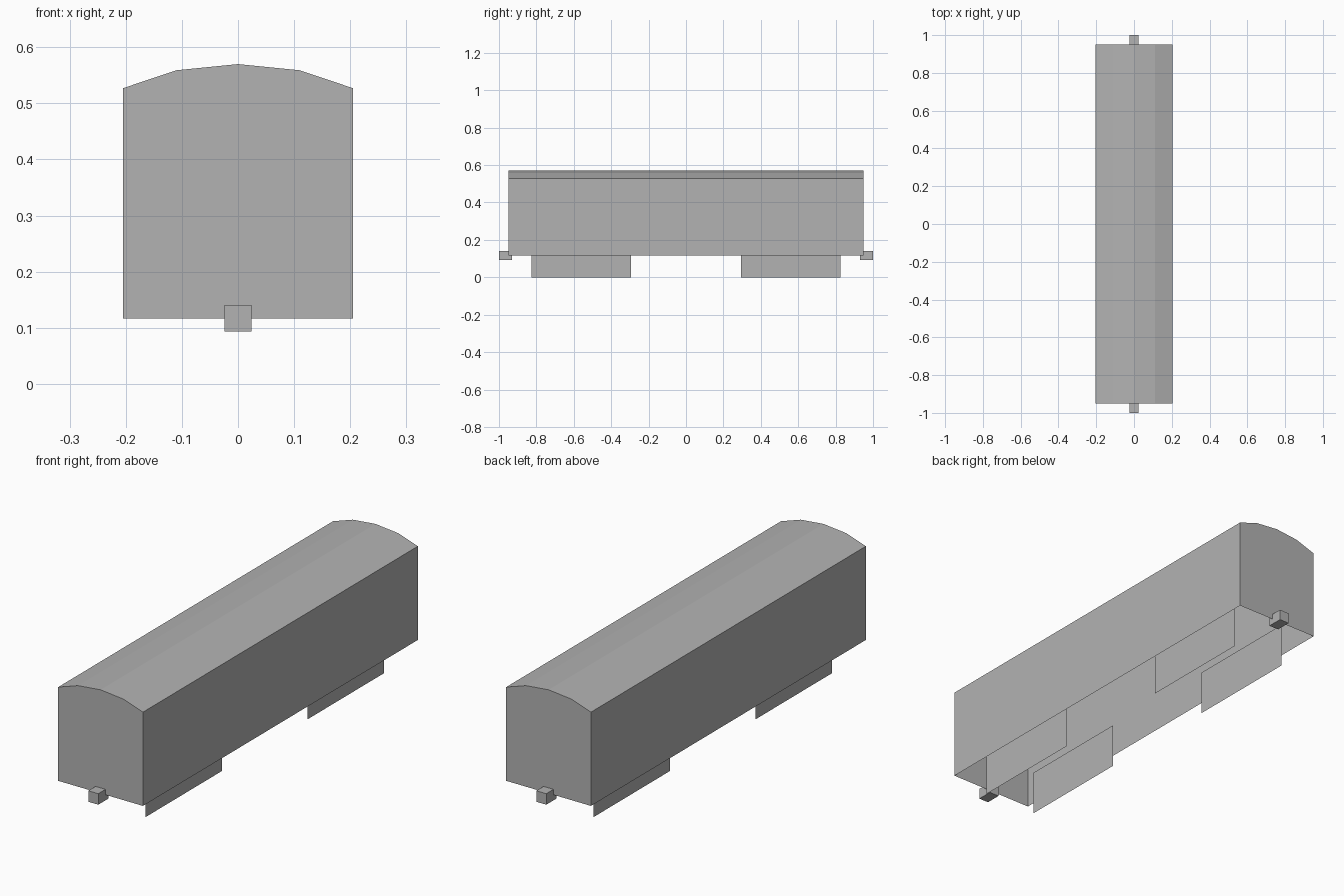
import bpy
import bmesh

cube = bpy.data.objects.get("Cube")
if cube:
    bpy.data.objects.remove(cube, do_unlink=True)

# Plain grey for everything
grey = bpy.data.materials.new("plain_grey")
grey.use_nodes = True
colour = (0.45, 0.45, 0.45, 1)
grey.diffuse_color = colour
grey.node_tree.nodes["Principled BSDF"].inputs["Base Color"].default_value = colour

HALF_LENGTH = 0.95
HALF_WIDTH = 0.205
FLOOR_Z = 0.117


def finish(name, bm):
    mesh = bpy.data.meshes.new(name)
    bm.to_mesh(mesh)
    bm.free()
    mesh.materials.append(grey)
    obj = bpy.data.objects.new(name, mesh)
    bpy.context.collection.objects.link(obj)
    return obj


# Carriage shell: end profile with a faceted arched roof, open underneath
profile = [(-HALF_WIDTH, FLOOR_Z), (-HALF_WIDTH, 0.527), (-0.11, 0.559), (0, 0.57),
           (0.11, 0.559), (HALF_WIDTH, 0.527), (HALF_WIDTH, FLOOR_Z)]
bm = bmesh.new()
front = [bm.verts.new((x, -HALF_LENGTH, z)) for x, z in profile]
back = [bm.verts.new((x, HALF_LENGTH, z)) for x, z in profile]
bm.faces.new(front)
bm.faces.new(back[::-1])
for i in range(len(profile) - 1):
    bm.faces.new((front[i], back[i], back[i + 1], front[i + 1]))
bmesh.ops.recalc_face_normals(bm, faces=bm.faces)
finish("carriage_shell", bm)

# Bogie side panels: single sheets reaching up inside the shell
for end, sy in (("front", -1), ("back", 1)):
    for side, sx in (("right", -1), ("left", 1)):
        bm = bmesh.new()
        x = sx * 0.13
        y0, y1 = sorted((sy * 0.295, sy * 0.825))
        corners = [(x, y0, 0), (x, y1, 0), (x, y1, 0.2), (x, y0, 0.2)]
        if sx < 0:
            corners.reverse()
        bm.faces.new([bm.verts.new(c) for c in corners])
        finish(f"{end}_{side}_bogie_panel", bm)

    # Coupler block at each end
    bm = bmesh.new()
    bmesh.ops.create_cube(bm, size=1)
    bmesh.ops.scale(bm, vec=(0.048, 0.07, 0.048), verts=bm.verts)
    bmesh.ops.translate(bm, vec=(0, sy * 0.965, 0.117), verts=bm.verts)
    finish(f"{end}_coupler", bm)
